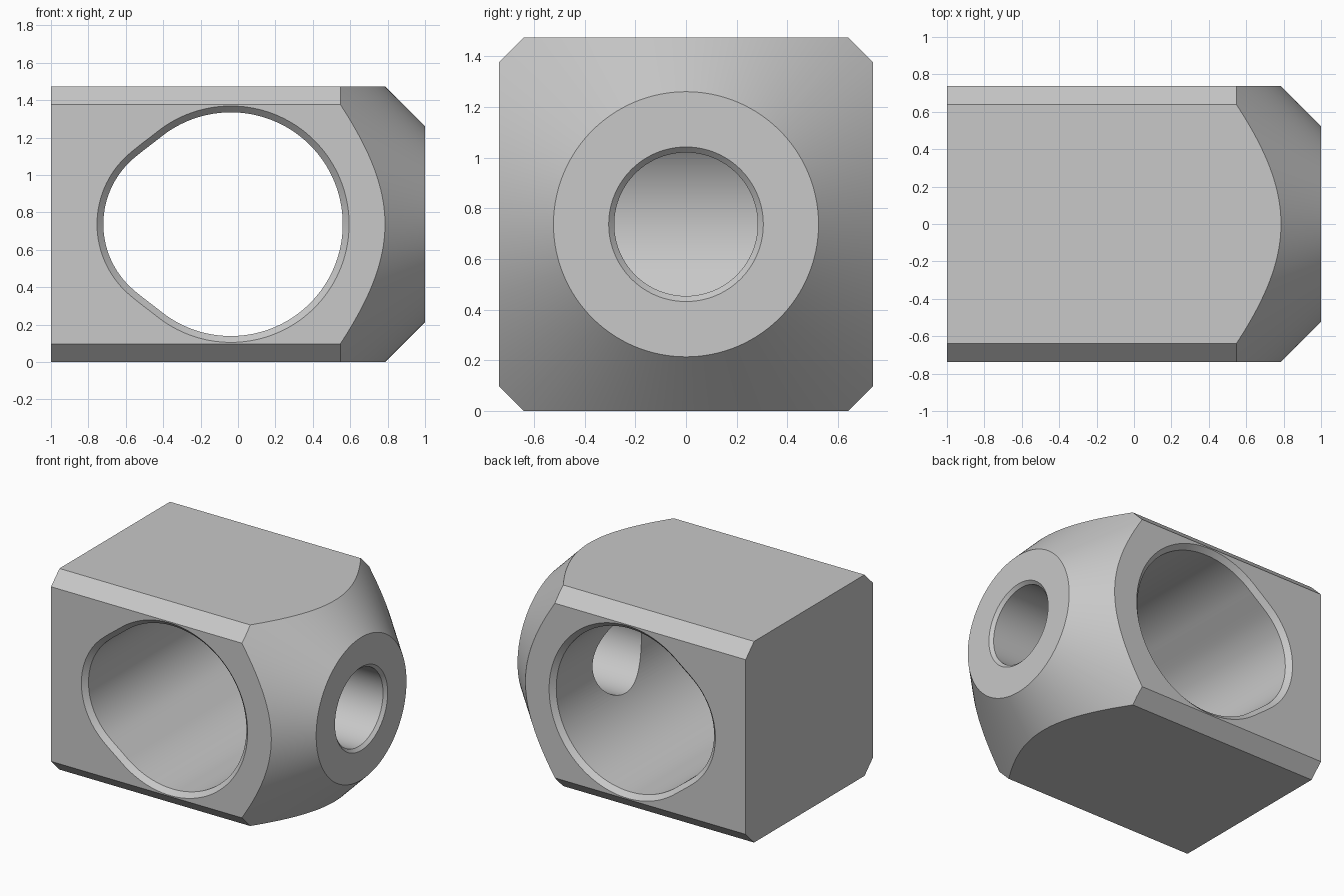
import bpy, bmesh, math

cube = bpy.data.objects.get("Cube")
if cube:
    bpy.data.objects.remove(cube, do_unlink=True)

HALF = 0.737      # half width, half height and centre height
FLAT = 0.64       # half width of the flats between the long chamfers
SEGMENTS = 160
ANGLES = [2 * math.pi * i / SEGMENTS for i in range(SEGMENTS)]

grey = bpy.data.materials.new("light grey metal")
grey.use_nodes = True
grey.diffuse_color = (0.58, 0.58, 0.58, 1)
grey.node_tree.nodes["Principled BSDF"].inputs["Base Color"].default_value = grey.diffuse_color


def loft(name, rings):
    """Closed solid skinned through rings of matching points."""
    bm = bmesh.new()
    loops = [[bm.verts.new(p) for p in ring] for ring in rings]
    for a, b in zip(loops, loops[1:]):
        for i in range(len(a)):
            j = (i + 1) % len(a)
            bm.faces.new((a[i], a[j], b[j], b[i]))
    bm.faces.new(loops[0])
    bm.faces.new(loops[-1])
    bmesh.ops.recalc_face_normals(bm, faces=bm.faces)
    mesh = bpy.data.meshes.new(name)
    bm.to_mesh(mesh)
    bm.free()
    mesh.materials.append(grey)
    ob = bpy.data.objects.new(name, mesh)
    bpy.context.collection.objects.link(ob)
    return ob


def turned(name, profile):
    """Solid of revolution about the long axis from (x, radius) pairs."""
    return loft(name, [[(x, r * math.cos(a), HALF + r * math.sin(a)) for a in ANGLES]
                       for x, r in profile])


def bore_ring(y, grow):
    """Large circle softly blended with a smaller lobe towards -x."""
    centre, big, lobe, shift, blend = -0.038, 0.598 + grow, 0.463 + grow, -0.219, 0.03
    ring = []
    for a in ANGLES:
        reach = shift * math.cos(a) + math.sqrt(lobe ** 2 - (shift * math.sin(a)) ** 2)
        h = max(blend - abs(big - reach), 0) / blend
        r = max(big, reach) + h * h * blend / 4
        ring.append((centre + r * math.cos(a), y, HALF + r * math.sin(a)))
    return ring


def combine(target, tool, operation):
    tool.hide_render = True
    mod = target.modifiers.new(tool.name, "BOOLEAN")
    mod.operation, mod.object, mod.solver = operation, tool, "EXACT"
    bpy.context.view_layer.objects.active = target
    bpy.ops.object.modifier_apply(modifier=mod.name)
    bpy.data.objects.remove(tool, do_unlink=True)


# Square bar with chamfered long edges
section = [(HALF, FLAT), (FLAT, HALF), (-FLAT, HALF), (-HALF, FLAT),
           (-HALF, -FLAT), (-FLAT, -HALF), (FLAT, -HALF), (HALF, -FLAT)]
body = loft("block_body", [[(x, y, HALF + z) for y, z in section] for x in (-1, 1.2)])

# Conical nose turned on the +x end
nose = turned("nose_envelope", [(-1.2, 1.223), (0.3, 1.223), (1, 0.523)])
combine(body, nose, "INTERSECT")

# Cross bore with chamfered mouths on both sides
lip = 0.034
bore = loft("cross_bore", [bore_ring(y, g) for y, g in (
    (-0.8, lip), (-HALF, lip), (lip - HALF, 0),
    (HALF - lip, 0), (HALF, lip), (0.8, lip))])
combine(body, bore, "DIFFERENCE")

# Round hole from the nose into the bore
hole = turned("nose_hole", [(0, 0.283), (0.978, 0.283), (1, 0.305), (1.1, 0.305)])
combine(body, hole, "DIFFERENCE")

# Smooth the curved surfaces, keep machined edges crisp
bpy.ops.object.select_all(action="DESELECT")
body.select_set(True)
bpy.context.view_layer.objects.active = body
bpy.ops.object.shade_smooth_by_angle(angle=math.radians(25))
